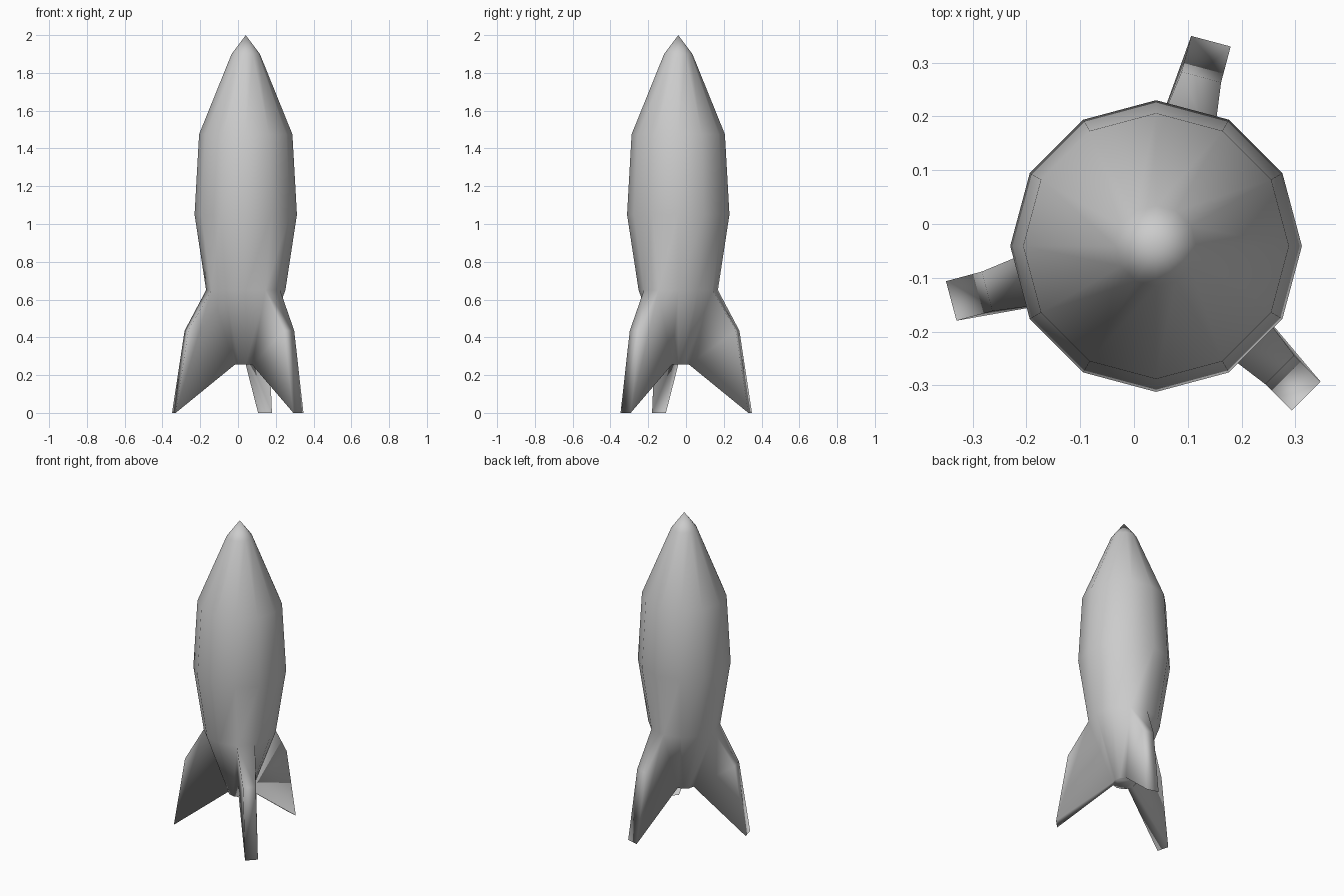
import bpy, bmesh
from math import sin, cos, radians
from mathutils import Vector

if "Cube" in bpy.data.objects:
    bpy.data.objects.remove(bpy.data.objects["Cube"])

CX, CY = 0.041, -0.041      # hull axis
SIDES = 12
PROFILE = [(0.067, 0.255), (0.21, 0.65), (0.271, 1.05), (0.247, 1.475), (0.075, 1.9)]
FIN_FACES = (2, 6, 10)      # hull faces at 75, 195 and 315 degrees
FIN_WIDTH = 0.076

bm = bmesh.new()

# hull: twelve-sided rings, base cap and pointed nose
rings = []
for r, z in PROFILE:
    rings.append([bm.verts.new((CX + r * cos(radians(30 * i)), CY + r * sin(radians(30 * i)), z))
                  for i in range(SIDES)])
fin_roots = []
for level, (low, high) in enumerate(zip(rings, rings[1:])):
    for i in range(SIDES):
        j = (i + 1) % SIDES
        face = bm.faces.new((low[i], low[j], high[j], high[i]))
        if level == 0 and i in FIN_FACES:
            fin_roots.append((face, radians(30 * i + 15)))
tip = bm.verts.new((CX, CY, 2.0))
for i in range(SIDES):
    bm.faces.new((rings[-1][i], rings[-1][(i + 1) % SIDES], tip))
bm.faces.new(rings[0][::-1])

# fins: tail faces pulled outwards and down to the ground
for face, angle in fin_roots:
    out = Vector((cos(angle), sin(angle), 0))
    side = Vector((-sin(angle), cos(angle), 0))
    fin = bmesh.ops.extrude_discrete_faces(bm, faces=[face])["faces"][0]
    for v in fin.verts:
        r, z = (0.325, 0.435) if v.co.z > 0.5 else (0.394, 0.0)
        s = 1 if (v.co - Vector((CX, CY, 0))).dot(side) > 0 else -1
        v.co = Vector((CX, CY, z)) + out * r + side * (s * FIN_WIDTH / 2)

bmesh.ops.recalc_face_normals(bm, faces=bm.faces[:])
for f in bm.faces:
    f.smooth = True

mesh = bpy.data.meshes.new("rocket_hull_with_fins")
bm.to_mesh(mesh)
bm.free()
rocket = bpy.data.objects.new("rocket_hull_with_fins", mesh)
bpy.context.collection.objects.link(rocket)
